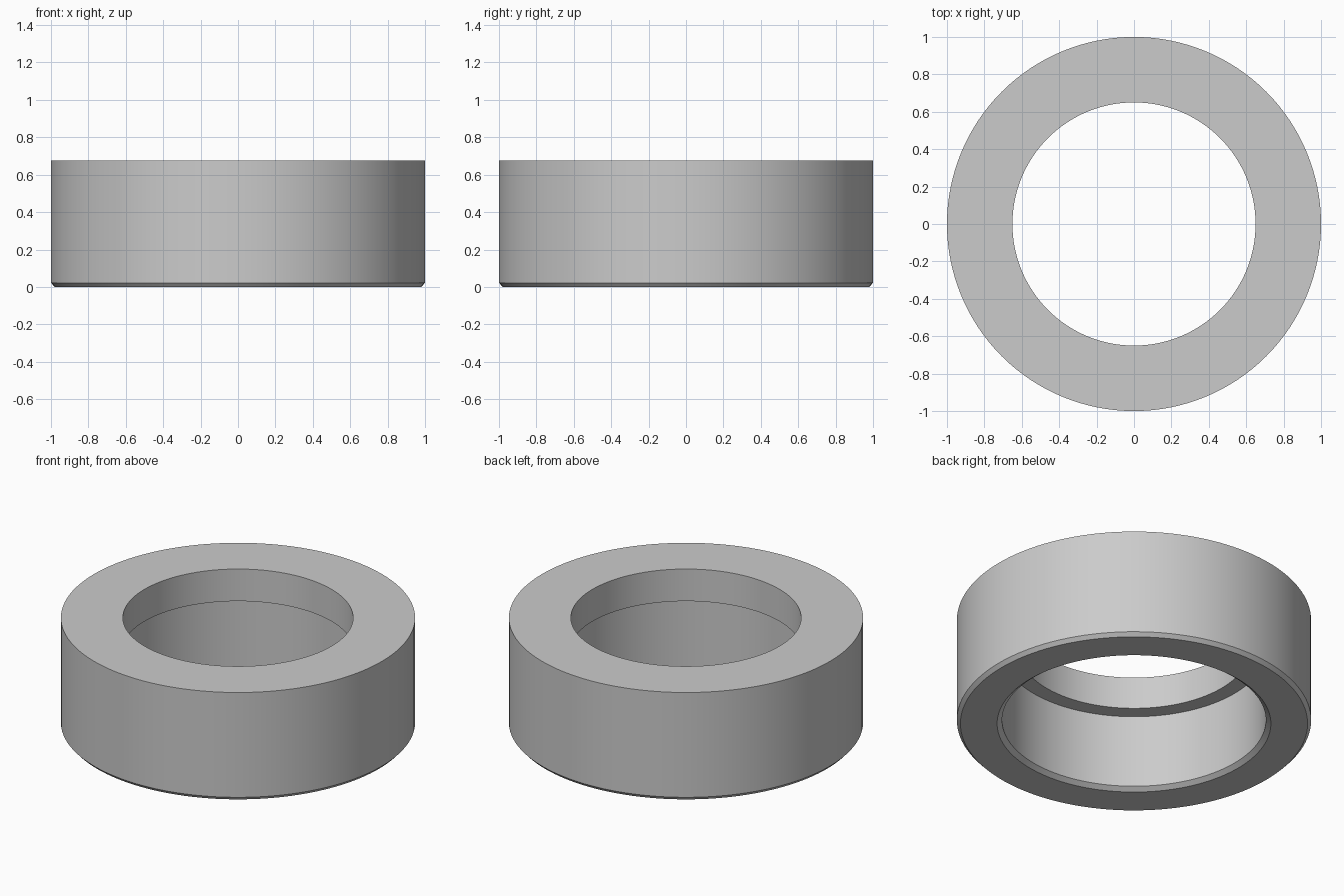
import bpy, bmesh, math

cube = bpy.data.objects.get("Cube")
if cube:
    bpy.data.objects.remove(cube, do_unlink=True)

SEGMENTS = 128

# Plain grey material
grey = bpy.data.materials.new("grey")
grey.use_nodes = True
colour = (0.6, 0.6, 0.6, 1.0)
grey.diffuse_color = colour
grey.node_tree.nodes["Principled BSDF"].inputs["Base Color"].default_value = colour

# Cross-section (radius, height): chamfered foot, flat top, inner lip, wider bore
profile = [
    (0.98, 0.0), (1.0, 0.022), (1.0, 0.675),
    (0.65, 0.675), (0.65, 0.475),
    (0.745, 0.475), (0.745, 0.022), (0.773, 0.0),
]

# Revolve the closed section around z
bm = bmesh.new()
rings = []
for i in range(SEGMENTS):
    a = 2 * math.pi * i / SEGMENTS
    rings.append([bm.verts.new((r * math.cos(a), r * math.sin(a), z)) for r, z in profile])
n = len(profile)
for i, ring in enumerate(rings):
    following = rings[(i + 1) % SEGMENTS]
    for j in range(n):
        k = (j + 1) % n
        bm.faces.new((ring[j], following[j], following[k], ring[k]))
bmesh.ops.recalc_face_normals(bm, faces=bm.faces)

mesh = bpy.data.meshes.new("stepped_ring")
bm.to_mesh(mesh)
bm.free()
mesh.materials.append(grey)
ring_object = bpy.data.objects.new("stepped_ring", mesh)
bpy.context.collection.objects.link(ring_object)

# Smooth walls, sharp rims
bpy.ops.object.select_all(action='DESELECT')
ring_object.select_set(True)
bpy.context.view_layer.objects.active = ring_object
bpy.ops.object.shade_smooth_by_angle(angle=math.radians(30))
